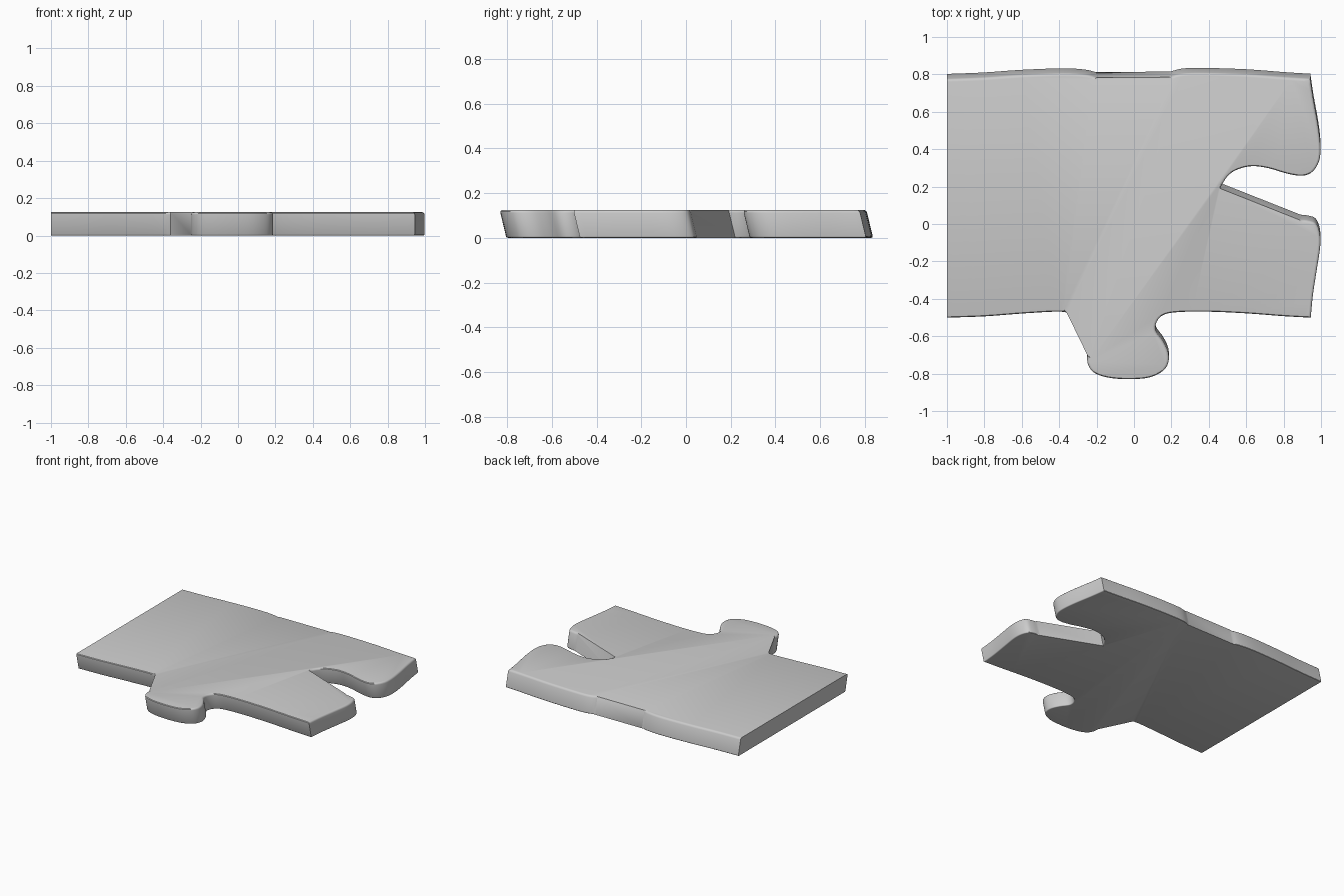
import bpy, bmesh
from mathutils import Vector

if "Cube" in bpy.data.objects:
    bpy.data.objects.remove(bpy.data.objects["Cube"])

H = 0.125       # thickness
LEAN = 0.03     # the bottom is shifted back relative to the top


def smooth(points, steps=4):
    """Catmull-Rom curve through the points, ends included."""
    p = [Vector(q) for q in points]
    p = [2 * p[0] - p[1]] + p + [2 * p[-1] - p[-2]]
    out = []
    for a, b, c, d in zip(p, p[1:], p[2:], p[3:]):
        for i in range(steps):
            t = i / steps
            out.append(0.5 * (2 * b + (c - a) * t + (2 * a - 5 * b + 4 * c - d) * t * t
                              + (3 * b - a - 3 * c + d) * t ** 3))
    return out + [p[-2]]


# Curved rims of the top face; the gaps between them are straight cuts
front_left = [(-1, -.504), (-.8, -.497), (-.6, -.482), (-.43, -.472), (-.36, -.474)]
tab_and_front = [(-.25, -.70), (-.247, -.75), (-.215, -.797), (-.14, -.824), (-.03, -.833),
                 (.08, -.824), (.153, -.79), (.183, -.745), (.183, -.69), (.155, -.63),
                 (.117, -.575), (.122, -.525), (.16, -.488), (.24, -.474), (.4, -.472),
                 (.6, -.481), (.8, -.496), (.945, -.504)]
right_lower = [(.945, -.504), (.957, -.38), (.98, -.23), (.996, -.12), (.993, -.05),
               (.972, 0), (.935, .016), (.885, .022)]
right_upper = [(.46, .19), (.5, .252), (.55, .287), (.63, .306), (.72, .295), (.82, .266),
               (.9, .255), (.955, .277), (.99, .335), (.997, .41), (.985, .52), (.96, .66),
               (.943, .775)]
back_right = [(.943, .775), (.8, .784), (.6, .799), (.38, .806), (.26, .803), (.19, .785)]
back_left = [(-.20, .782), (-.26, .797), (-.38, .804), (-.6, .796), (-.8, .782), (-1, .774)]

outline, rounded = [], []
for rim in (front_left, tab_and_front, right_lower, right_upper, back_right, back_left):
    pts = smooth(rim)
    if outline and (outline[-1] - pts[0]).length < 1e-5:
        outline.pop()
        rounded.pop()
    outline += pts
    rounded += [True] * (len(pts) - 1) + [False]

# Leaning slab
bm = bmesh.new()
n = len(outline)
top = [bm.verts.new((p.x, p.y, H)) for p in outline]
bot = [bm.verts.new((p.x, p.y + LEAN, 0)) for p in outline]
bm.faces.new(top)
bm.faces.new(bot[::-1])
for i in range(n):
    j = (i + 1) % n
    bm.faces.new((bot[i], bot[j], top[j], top[i]))

# Round only the curved rims, more on top than below
weight = bm.edges.layers.float.new("bevel_weight_edge")
for i in range(n):
    if rounded[i]:
        j = (i + 1) % n
        bm.edges.get((top[i], top[j]))[weight] = 1.0
        bm.edges.get((bot[i], bot[j]))[weight] = 0.5
bmesh.ops.recalc_face_normals(bm, faces=bm.faces)

mesh = bpy.data.meshes.new("puzzle_piece")
bm.to_mesh(mesh)
bm.free()
piece = bpy.data.objects.new("puzzle_piece", mesh)
bpy.context.collection.objects.link(piece)
bpy.context.view_layer.objects.active = piece
piece.select_set(True)

bevel = piece.modifiers.new("rim_rounding", "BEVEL")
bevel.limit_method = "WEIGHT"
bevel.width = 0.014
bevel.segments = 3
bpy.ops.object.modifier_apply(modifier=bevel.name)
bpy.ops.object.shade_smooth_by_angle(angle=0.6)
